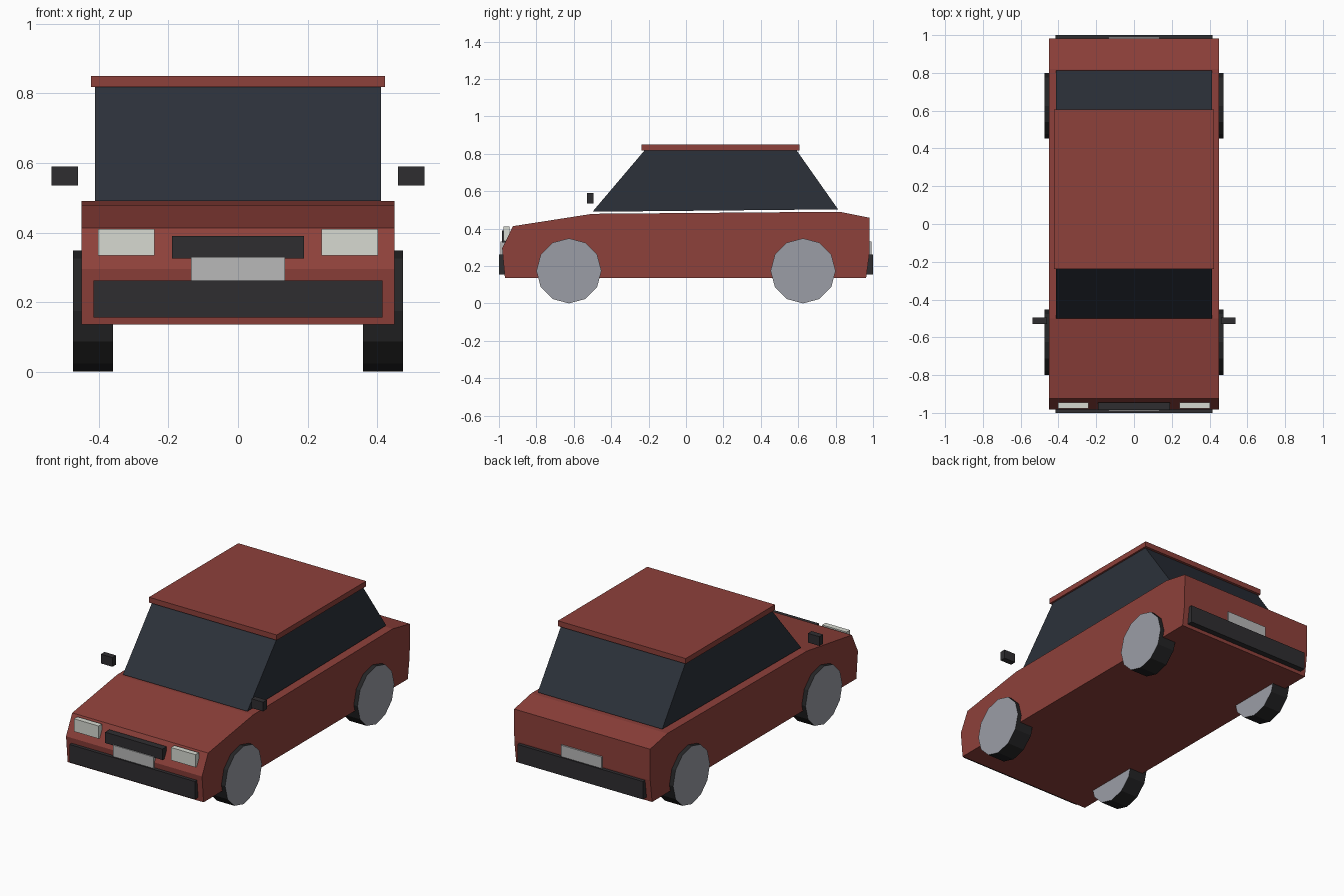
import bpy, bmesh
from math import radians
from mathutils import Matrix

if "Cube" in bpy.data.objects:
    bpy.data.objects.remove(bpy.data.objects["Cube"])


def material(name, r, g, b):
    m = bpy.data.materials.new(name)
    m.diffuse_color = (r, g, b, 1)
    m.use_nodes = True
    m.node_tree.nodes["Principled BSDF"].inputs["Base Color"].default_value = m.diffuse_color
    return m


RED = material("red paint", 0.27, 0.052, 0.043)
GLASS = material("dark glass", 0.025, 0.031, 0.042)
TRIM = material("black trim", 0.028, 0.027, 0.030)
TYRE = material("tyre rubber", 0.018, 0.018, 0.019)
HUB = material("wheel grey", 0.33, 0.34, 0.38)
LAMP = material("lamp white", 0.68, 0.70, 0.64)
PLATE = material("plate grey", 0.48, 0.48, 0.48)


def finish(bm, name, *mats):
    bmesh.ops.recalc_face_normals(bm, faces=bm.faces)
    me = bpy.data.meshes.new(name)
    bm.to_mesh(me)
    bm.free()
    for m in mats:
        me.materials.append(m)
    ob = bpy.data.objects.new(name, me)
    bpy.context.collection.objects.link(ob)
    return ob


def prism(name, profile, half_width, mat):
    """Extrude a (y, z) side profile across the car."""
    bm = bmesh.new()
    face = bm.faces.new([bm.verts.new((-half_width, y, z)) for y, z in profile])
    new = bmesh.ops.extrude_face_region(bm, geom=[face])["geom"]
    verts = [v for v in new if isinstance(v, bmesh.types.BMVert)]
    bmesh.ops.translate(bm, verts=verts, vec=(2 * half_width, 0, 0))
    return finish(bm, name, mat)


def box(name, x, y, z, mat):
    """Box from (min, max) ranges."""
    bm = bmesh.new()
    bmesh.ops.create_cube(bm, size=1)
    for v in bm.verts:
        v.co = [r[0] if c < 0 else r[1] for c, r in zip(v.co, (x, y, z))]
    return finish(bm, name, mat)


def wheel(name, x, y, radius=0.174, width=0.115):
    bm = bmesh.new()
    bmesh.ops.create_cone(bm, cap_ends=True, segments=12, radius1=radius,
                          radius2=radius, depth=width)
    bmesh.ops.transform(bm, verts=bm.verts, matrix=Matrix.Translation((x, y, radius))
                        @ Matrix.Rotation(radians(90), 4, 'Y'))
    for f in bm.faces:
        f.material_index = 1 if len(f.verts) > 4 else 0
    return finish(bm, name, TYRE, HUB)


# Body shell, glasshouse and roof
prism("body", [(-0.968, 0.135), (-0.983, 0.295), (-0.925, 0.413), (-0.50, 0.479),
               (0.82, 0.490), (0.982, 0.458), (0.981, 0.27), (0.963, 0.135)], 0.45, RED)
prism("cabin_glass", [(-0.50, 0.490), (-0.22, 0.82), (0.59, 0.82), (0.813, 0.503)],
      0.412, GLASS)
box("roof", (-0.423, 0.423), (-0.238, 0.607), (0.818, 0.850), RED)

# Grille
box("grille", (-0.19, 0.19), (-0.985, -0.945), (0.325, 0.39), TRIM)

# Bumpers and plates at both ends
for end, s in (("front", -1), ("rear", 1)):
    box(end + "_bumper", (-0.415, 0.415), sorted((s * 0.96, s * 1.0)), (0.155, 0.262), TRIM)
    box(end + "_plate", (-0.135, 0.135), sorted((s * 0.965, s * 0.991)), (0.26, 0.33), PLATE)

# Paired parts on each side
for side, s in (("left", -1), ("right", 1)):
    box(side + "_headlight", sorted((s * 0.24, s * 0.402)), (-0.976, -0.944), (0.334, 0.41), LAMP)
    box(side + "_mirror", sorted((s * 0.46, s * 0.537)), (-0.53, -0.495), (0.535, 0.59), TRIM)
    wheel("front_wheel_" + side, s * 0.4175, -0.626)
    wheel("rear_wheel_" + side, s * 0.4175, 0.626)
